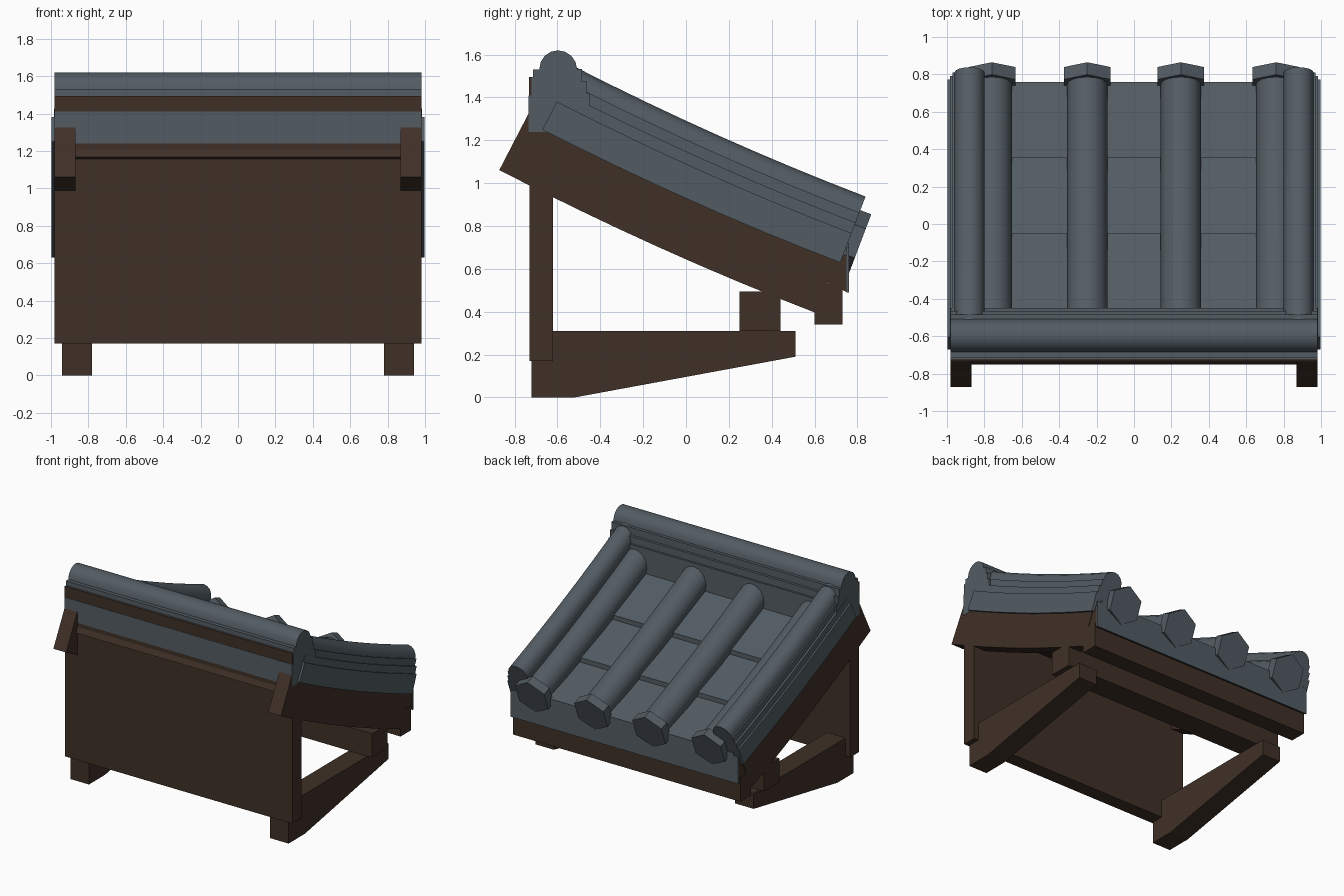
import bpy, bmesh, math

if "Cube" in bpy.data.objects:
    bpy.data.objects.remove(bpy.data.objects["Cube"])


def material(name, rgb):
    m = bpy.data.materials.new(name)
    m.diffuse_color = (*rgb, 1)
    m.use_nodes = True
    m.node_tree.nodes["Principled BSDF"].inputs["Base Color"].default_value = m.diffuse_color
    return m


WOOD = material("dark_wood", (0.050, 0.030, 0.020))
TILE = material("slate_grey_tile", (0.086, 0.108, 0.126))


def finish(bm, name, mat, smooth=False):
    bmesh.ops.recalc_face_normals(bm, faces=bm.faces[:])
    me = bpy.data.meshes.new(name)
    bm.to_mesh(me)
    bm.free()
    me.materials.append(mat)
    ob = bpy.data.objects.new(name, me)
    bpy.context.collection.objects.link(ob)
    if smooth:
        bpy.ops.object.select_all(action='DESELECT')
        ob.select_set(True)
        bpy.context.view_layer.objects.active = ob
        bpy.ops.object.shade_smooth_by_angle(angle=math.radians(35))
    return ob


def loft(name, rings, mat, smooth=False):
    """Skin a list of equal rings and cap both ends."""
    bm = bmesh.new()
    vs = [[bm.verts.new(p) for p in r] for r in rings]
    n = len(vs[0])
    for a, b in zip(vs, vs[1:]):
        for i in range(n):
            j = (i + 1) % n
            bm.faces.new((a[i], a[j], b[j], b[i]))
    bm.faces.new(vs[0])
    bm.faces.new(vs[-1])
    return finish(bm, name, mat, smooth)


def prism(name, x0, x1, yz, mat, smooth=False):
    return loft(name, [[(x, y, z) for y, z in yz] for x in (x0, x1)], mat, smooth)


def box(name, x0, x1, y0, y1, z0, z1, mat):
    return prism(name, x0, x1, [(y0, z0), (y1, z0), (y1, z1), (y0, z1)], mat)


# Sagging roof slope: height, and a point offset along its normal
def slope_z(y):
    u = y + 0.67
    return 1.25 - 0.51 * u + 0.0457 * u * u


def slope_pt(y, off):
    d = -0.51 + 0.0914 * (y + 0.67)
    k = math.hypot(1, d)
    return y - d / k * off, slope_z(y) + off / k


def steps(a, b, n=8):
    return [a + (b - a) * i / n for i in range(n + 1)]


def sweep(name, section, y0, y1, mat, smooth=False, n=8):
    """Run an (x, normal offset) section down the roof slope."""
    rings = [[(x, *slope_pt(y, o)) for x, o in section] for y in steps(y0, y1, n)]
    return loft(name, rings, mat, smooth)


def circle(cx, cz, r, n, a0=0.0, sweep_angle=2 * math.pi, closed=True):
    m = n if closed else n + 1
    return [(cx + r * math.cos(a0 + sweep_angle * i / n),
             cz + r * math.sin(a0 + sweep_angle * i / n)) for i in range(m)]


# Wall panel, cross beams
box("wall_panel", -0.98, 0.98, -0.73, -0.62, 0.17, 1.27, WOOD)
box("purlin", -0.98, 0.98, 0.25, 0.44, 0.31, 0.495, WOOD)
box("eave_beam", -0.98, 0.98, 0.60, 0.73, 0.34, 0.53, WOOD)

# Roof deck with a vertical eave end
ys = steps(-0.70, 0.66)
deck = [slope_pt(y, 0.04) for y in ys] + [(0.755, slope_z(0.755) + 0.045), (0.755, 0.49)]
deck += [slope_pt(y, -0.11) for y in reversed(ys)]
prism("roof_deck", -0.975, 0.975, deck, WOOD)
box("eave_tile_face", -0.98, 0.98, 0.75, 0.76, 0.49, 0.70, TILE)

# Overlapping courses of flat tiles
for i, (a, b) in enumerate([(-0.66, -0.05), (-0.05, 0.355), (0.355, 0.76)]):
    prism(f"flat_tile_course_{i + 1}", -0.94, 0.94,
          [(a, slope_z(a) + 0.02), (a, slope_z(a) + 0.07),
           (b, slope_z(b) + 0.106), (b, slope_z(b) + 0.02)], TILE)

# Round cover tiles with hexagonal end caps
for i, x in enumerate((-0.76, -0.25, 0.25, 0.76)):
    sweep(f"cover_tile_{i + 1}", circle(x, 0.117, 0.108, 16), -0.62, 0.72, TILE, True)
    sweep(f"cover_tile_cap_{i + 1}", circle(x, 0.117, 0.145, 6, math.pi / 2),
          0.705, 0.772, TILE, n=1)

for side, s in (("left", -1), ("right", 1)):
    # Bracket arm, tapering outward
    xs = sorted((s * 0.78, s * 0.94))
    prism(f"bracket_{side}", *xs,
          [(-0.72, 0), (-0.52, 0), (0.51, 0.19), (0.51, 0.31), (-0.72, 0.31)], WOOD)
    # Gable board below the tiles
    sweep(f"gable_board_{side}",
          [(s * 0.87, -0.26), (s * 0.98, -0.26), (s * 0.98, 0.05), (s * 0.87, 0.05)],
          -0.752, 0.70, WOOD)
    # Stacked gable tiles and the rounded descending ridge
    half = [(0.80, 0.25)] + circle(0.88, 0.25, 0.08, 8, math.pi, -math.pi, False)[1:]
    sec = [(0.775, 0.0), (0.775, 0.147), (0.79, 0.147), (0.79, 0.20),
           (0.797, 0.20)] + half + [(0.97, 0.25), (0.97, 0.20), (0.985, 0.20),
                                    (0.985, 0.147), (0.998, 0.147), (0.998, 0.0)]
    sweep(f"gable_ridge_{side}", [(s * x, o) for x, o in sec], -0.67, 0.72, TILE, True)

# Main ridge: stepped base, wooden strip, rounded top
ridge = [(-0.735, 1.24), (-0.735, 1.41), (-0.722, 1.41), (-0.722, 1.495),
         (-0.715, 1.495), (-0.715, 1.53), (-0.685, 1.53)]
ridge += circle(-0.597, 1.532, 0.088, 8, math.pi, -math.pi, False)[1:]
ridge += [(-0.485, 1.532), (-0.485, 1.475), (-0.465, 1.475), (-0.465, 1.42),
          (-0.45, 1.42), (-0.45, 1.16), (-0.62, 1.24)]
prism("main_ridge", -0.982, 0.982, ridge, TILE, True)
box("ridge_strip", -0.98, 0.98, -0.732, -0.72, 1.41, 1.495, WOOD)
